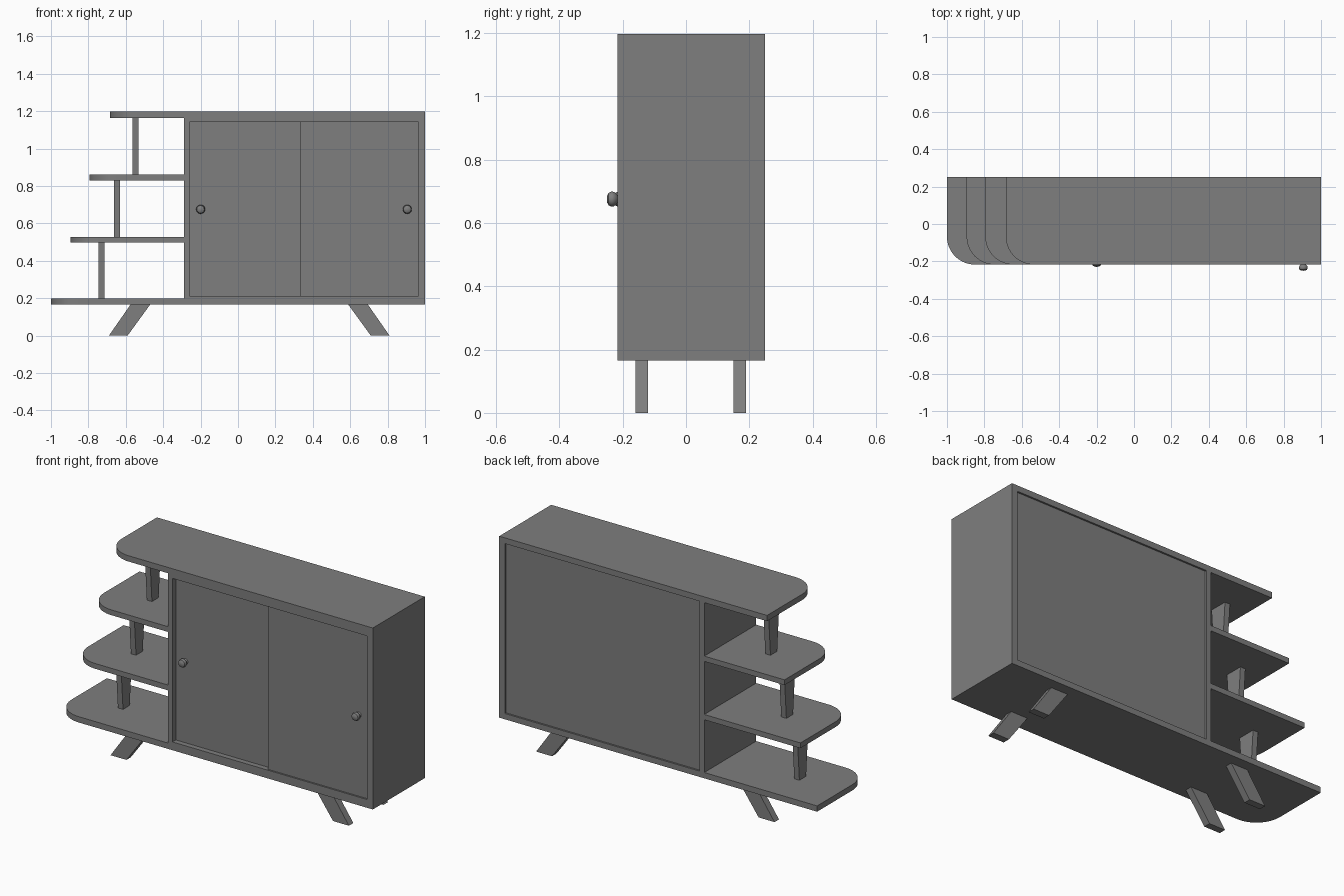
import bpy, bmesh, math

cube = bpy.data.objects.get("Cube")
if cube:
    bpy.data.objects.remove(cube, do_unlink=True)

grey = bpy.data.materials.new("plain grey")
grey.use_nodes = True
colour = (0.21, 0.21, 0.21, 1)
grey.diffuse_color = colour
grey.node_tree.nodes["Principled BSDF"].inputs["Base Color"].default_value = colour

FRONT, BACK = -0.217, 0.25
LEFT, RIGHT = -0.29, 1.0       # cabinet sides
BASE, TOP, T = 0.165, 1.197, 0.033
MID = (FRONT + BACK) / 2


def add(name, bm):
    bmesh.ops.recalc_face_normals(bm, faces=bm.faces)
    mesh = bpy.data.meshes.new(name)
    bm.to_mesh(mesh)
    bm.free()
    mesh.materials.append(grey)
    obj = bpy.data.objects.new(name, mesh)
    bpy.context.collection.objects.link(obj)
    return obj


def prism(name, points, offset):
    """Extrude a flat outline of 3D points along an offset."""
    bm = bmesh.new()
    face = bm.faces.new([bm.verts.new(p) for p in points])
    new = bmesh.ops.extrude_face_region(bm, geom=[face])["geom"]
    bmesh.ops.translate(bm, vec=offset,
                        verts=[v for v in new if isinstance(v, bmesh.types.BMVert)])
    return add(name, bm)


def box(name, x0, x1, y0, y1, z0, z1):
    return prism(name, [(x0, y0, z0), (x1, y0, z0), (x1, y1, z0), (x0, y1, z0)],
                 (0, 0, z1 - z0))


def smooth(obj):
    bpy.ops.object.select_all(action="DESELECT")
    obj.select_set(True)
    bpy.context.view_layer.objects.active = obj
    bpy.ops.object.shade_smooth_by_angle(angle=math.radians(35))


def board(name, x0, x1, z0, z1, r=0.15, steps=14):
    """Shelf board with one rounded front corner."""
    pts = [(x1, FRONT, z0), (x1, BACK, z0), (x0, BACK, z0)]
    for i in range(steps + 1):
        a = math.pi / 2 * i / steps
        pts.append((x0 + r - r * math.cos(a), FRONT + r - r * math.sin(a), z0))
    smooth(prism(name, pts, (0, 0, z1 - z0)))


# Boards, stepping back towards the top
board("bottom_board", -1.0, RIGHT, BASE, BASE + T)
board("lower_shelf", -0.895, LEFT, 0.498, 0.528)
board("upper_shelf", -0.795, LEFT, 0.83, 0.86)
board("top_board", -0.685, RIGHT, TOP - T, TOP)

# Cabinet carcass
box("left_divider", LEFT, LEFT + 0.03, FRONT, BACK, BASE + T, TOP - T)
box("right_side", RIGHT - 0.035, RIGHT, FRONT, BACK, BASE + T, TOP - T)
box("back_panel", LEFT + 0.03, RIGHT - 0.035, BACK - 0.025, BACK - 0.01, BASE + T, TOP - T)
box("bottom_rail", LEFT + 0.03, RIGHT - 0.035, FRONT, FRONT + 0.06, BASE + T, 0.212)
box("top_rail", LEFT + 0.03, RIGHT - 0.035, FRONT, FRONT + 0.06, 1.142, TOP - T)

# Sliding doors on two tracks
box("rear_door", LEFT + 0.03, 0.39, -0.187, -0.172, 0.212, 1.142)
box("front_door", 0.335, RIGHT - 0.035, -0.208, -0.19, 0.212, 1.142)


# Turned knobs, a lathe profile of radius against distance from the door
def knob(name, x, y, z=0.675, sides=20):
    profile = [(0.016, 0), (0.011, 0.008), (0.017, 0.012), (0.023, 0.02),
               (0.024, 0.027), (0.02, 0.036), (0.011, 0.041), (0, 0.042)]
    bm = bmesh.new()
    verts = [bm.verts.new((x + r, y - d, z)) for r, d in profile]
    edges = [bm.edges.new(pair) for pair in zip(verts, verts[1:])]
    bmesh.ops.spin(bm, geom=verts + edges, cent=(x, y, z), axis=(0, 1, 0),
                   angle=math.tau, steps=sides)
    bmesh.ops.remove_doubles(bm, verts=bm.verts, dist=0.0005)
    smooth(add(name, bm))


knob("rear_door_knob", -0.2, -0.187)
knob("front_door_knob", 0.905, -0.208)

# Tapered shelf posts, wider at the top
for name, x, z0, z1 in (("lower_post", -0.73, BASE + T, 0.498),
                        ("middle_post", -0.648, 0.528, 0.83),
                        ("upper_post", -0.548, 0.86, TOP - T)):
    prism(name, [(x - 0.016, MID - 0.03, z0), (x - 0.016, MID + 0.03, z0),
                 (x - 0.016, MID + 0.052, z1), (x - 0.016, MID - 0.052, z1)],
          (0.032, 0, 0))

# Splayed legs, mirrored about the middle of the base
for side, s in (("right", -1), ("left", 1)):
    for end, y in (("front", -0.16), ("back", 0.15)):
        outline = [(0.53, BASE), (0.635, BASE), (0.75, 0), (0.65, 0)]
        prism(f"{end}_{side}_leg", [(0.06 + s * x, y, z) for x, z in outline], (0, 0.04, 0))
